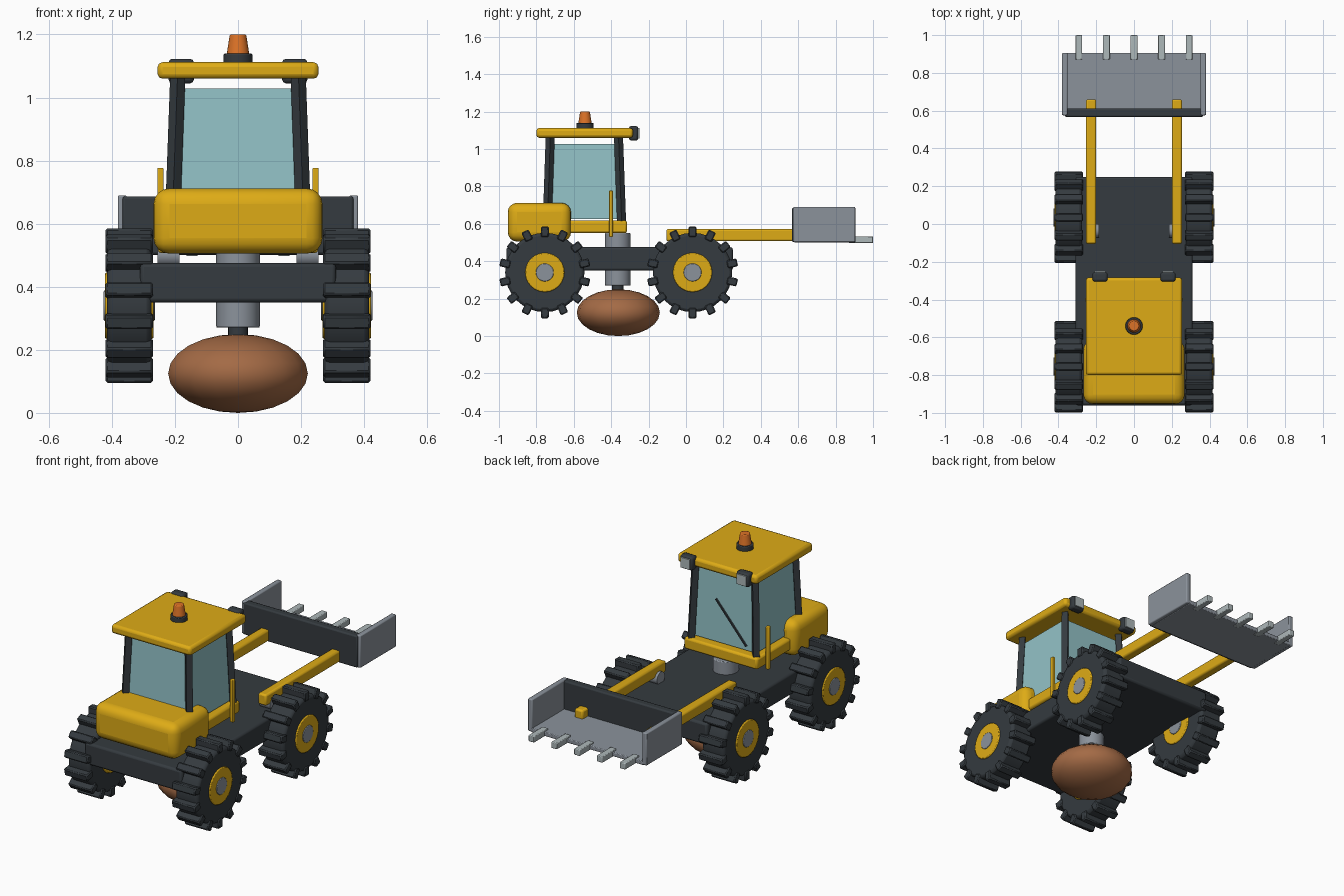
import bpy, bmesh, math
from mathutils import Vector, Matrix

if "Cube" in bpy.data.objects:
    bpy.data.objects.remove(bpy.data.objects["Cube"])

def material(name, rgb):
    m = bpy.data.materials.new(name)
    m.diffuse_color = (*rgb, 1)
    m.use_nodes = True
    m.node_tree.nodes["Principled BSDF"].inputs["Base Color"].default_value = m.diffuse_color
    return m

YELLOW = material("yellow paint", (0.73, 0.41, 0.008))
DARK = material("dark rubber", (0.035, 0.043, 0.05))
GREY = material("steel grey", (0.26, 0.29, 0.33))
PALE = material("pale grey", (0.42, 0.48, 0.49))
GLASS = material("blue glass", (0.29, 0.54, 0.57))
ORANGE = material("orange lamp", (0.72, 0.17, 0.02))
BROWN = material("brown clay", (0.37, 0.145, 0.06))

def finish(name, bm, mat, bevel=0.0, segs=2, angle=35):
    bmesh.ops.recalc_face_normals(bm, faces=bm.faces)
    me = bpy.data.meshes.new(name)
    bm.to_mesh(me)
    bm.free()
    ob = bpy.data.objects.new(name, me)
    bpy.context.collection.objects.link(ob)
    me.materials.append(mat)
    if bevel:
        mod = ob.modifiers.new("bevel", 'BEVEL')
        mod.width, mod.segments, mod.limit_method = bevel, segs, 'ANGLE'
    bpy.ops.object.select_all(action='DESELECT')
    bpy.context.view_layer.objects.active = ob
    ob.select_set(True)
    bpy.ops.object.shade_smooth_by_angle(angle=math.radians(angle))
    return ob

def box(name, lo, hi, mat, bevel=0.0, segs=2, top=None):
    """Box between two corners; top = ((x0, y0), (x1, y1)) gives a tapered upper end."""
    lo, hi = Vector(lo), Vector(hi)
    bm = bmesh.new()
    bmesh.ops.create_cube(bm, size=1)
    for v in bm.verts:
        up = v.co.z > 0
        a, b = (top if top and up else (lo, hi))
        v.co = Vector((b[0] if v.co.x > 0 else a[0],
                       b[1] if v.co.y > 0 else a[1], hi.z if up else lo.z))
    return finish(name, bm, mat, bevel, segs)

def cyl(name, c, r1, r2, depth, mat, axis='Z', n=24, bevel=0.0):
    bm = bmesh.new()
    rot = Matrix.Rotation(math.pi / 2, 4, 'Y') if axis == 'X' else Matrix()
    bmesh.ops.create_cone(bm, cap_ends=True, segments=n, radius1=r1, radius2=r2,
                          depth=depth, matrix=Matrix.Translation(c) @ rot)
    return finish(name, bm, mat, bevel)

def rod(name, a, b, size, mat):
    a, b = Vector(a), Vector(b)
    bm = bmesh.new()
    q = (b - a).to_track_quat('Z', 'Y').to_matrix().to_4x4()
    bmesh.ops.create_cube(bm, size=1, matrix=Matrix.Translation((a + b) / 2) @ q
                          @ Matrix.Diagonal((size, size, (b - a).length, 1)))
    return finish(name, bm, mat)

def side_box(name, s, x0, x1, y0, y1, z0, z1, mat, bevel=0.0):
    xs = sorted((s * x0, s * x1))
    return box(name, (xs[0], y0, z0), (xs[1], y1, z1), mat, bevel)

# Wheels: tyre, tread lugs, hub and cap
LUGS = 14
def wheel(label, s, y):
    c = Vector((s * 0.345, y, 0.34))
    cyl(label + "_tyre", c, 0.212, 0.212, 0.14, DARK, 'X', 32, 0.015)
    bm = bmesh.new()
    for i in range(LUGS):
        m = (Matrix.Translation(c) @ Matrix.Rotation(2 * math.pi * i / LUGS, 4, 'X')
             @ Matrix.Translation((0, 0, 0.217)) @ Matrix.Diagonal((0.15, 0.043, 0.056, 1)))
        bmesh.ops.create_cube(bm, size=1, matrix=m)
    finish(label + "_tread", bm, DARK, 0.006, 1)
    cyl(label + "_hub", c, 0.105, 0.105, 0.154, YELLOW, 'X', 24, 0.005)
    cyl(label + "_cap", c, 0.048, 0.048, 0.162, GREY, 'X', 20, 0.003)

for s, side in ((-1, "left"), (1, "right")):
    wheel("front_wheel_" + side, s, -0.755)
    wheel("rear_wheel_" + side, s, 0.035)

# Chassis, swivel column and clay foot
box("chassis", (-0.31, -0.96, 0.35), (0.31, 0.25, 0.475), DARK, 0.012)
cyl("swivel_column", (0, -0.365, 0.41), 0.069, 0.069, 0.28, GREY, bevel=0.005)
cyl("column_neck", (0, -0.365, 0.25), 0.031, 0.031, 0.06, DARK)
bm = bmesh.new()
bmesh.ops.create_uvsphere(bm, u_segments=18, v_segments=12, radius=1,
                          matrix=Matrix.Translation((0, -0.362, 0.125))
                          @ Matrix.Diagonal((0.225, 0.222, 0.125, 1)))
finish("clay_foot", bm, BROWN, angle=60)

# Cab
box("engine_hood", (-0.268, -0.953, 0.505), (0.268, -0.615, 0.712), YELLOW, 0.05, 4)
box("cab_floor", (-0.235, -0.78, 0.55), (0.235, -0.315, 0.618), YELLOW, 0.012)
box("cab_glass", (-0.2, -0.737, 0.625), (0.2, -0.357, 1.028), GLASS,
    top=((-0.186, -0.72), (0.186, -0.368)))
box("cab_roof", (-0.255, -0.8, 1.06), (0.255, -0.283, 1.112), YELLOW, 0.015)
for s in (-1, 1):
    for yb, yt in ((-0.742, -0.726), (-0.344, -0.361)):
        rod("cab_pillar", (s * 0.208, yb, 0.6), (s * 0.191, yt, 1.07), 0.034, DARK)
rod("wiper", (0.06, -0.36, 0.87), (-0.14, -0.352, 0.65), 0.009, DARK)

# Work lights, beacon and grab handles
for s in (-1, 1):
    side_box("work_light", s, 0.14, 0.22, -0.305, -0.255, 1.045, 1.123, DARK, 0.012)
    side_box("light_lens", s, 0.15, 0.21, -0.257, -0.248, 1.055, 1.113, PALE)
    side_box("grab_handle", s, 0.236, 0.256, -0.412, -0.39, 0.53, 0.777, YELLOW, 0.004)
cyl("beacon_base", (0, -0.54, 1.122), 0.046, 0.046, 0.034, DARK, bevel=0.004)
cyl("beacon_lamp", (0, -0.54, 1.168), 0.036, 0.026, 0.064, ORANGE, bevel=0.004)

# Loader arms with pivots
for s in (-1, 1):
    side_box("loader_arm", s, 0.2, 0.254, -0.105, 0.66, 0.507, 0.572, YELLOW, 0.01)
    cyl("arm_pivot", (s * 0.22, -0.035, 0.5), 0.036, 0.036, 0.07, GREY, 'X', 20)

# Bucket
box("bucket_back", (-0.366, 0.567, 0.502), (0.366, 0.612, 0.687), DARK, 0.008)
box("bucket_floor", (-0.36, 0.58, 0.5), (0.36, 0.905, 0.524), GREY, 0.004)
for s in (-1, 1):
    side_box("bucket_side", s, 0.352, 0.381, 0.575, 0.905, 0.502, 0.69, GREY, 0.006)
for i in range(-2, 3):
    x = i * 0.146
    box("bucket_tooth", (x - 0.018, 0.87, 0.497), (x + 0.018, 1.0, 0.533), PALE, 0.004)
